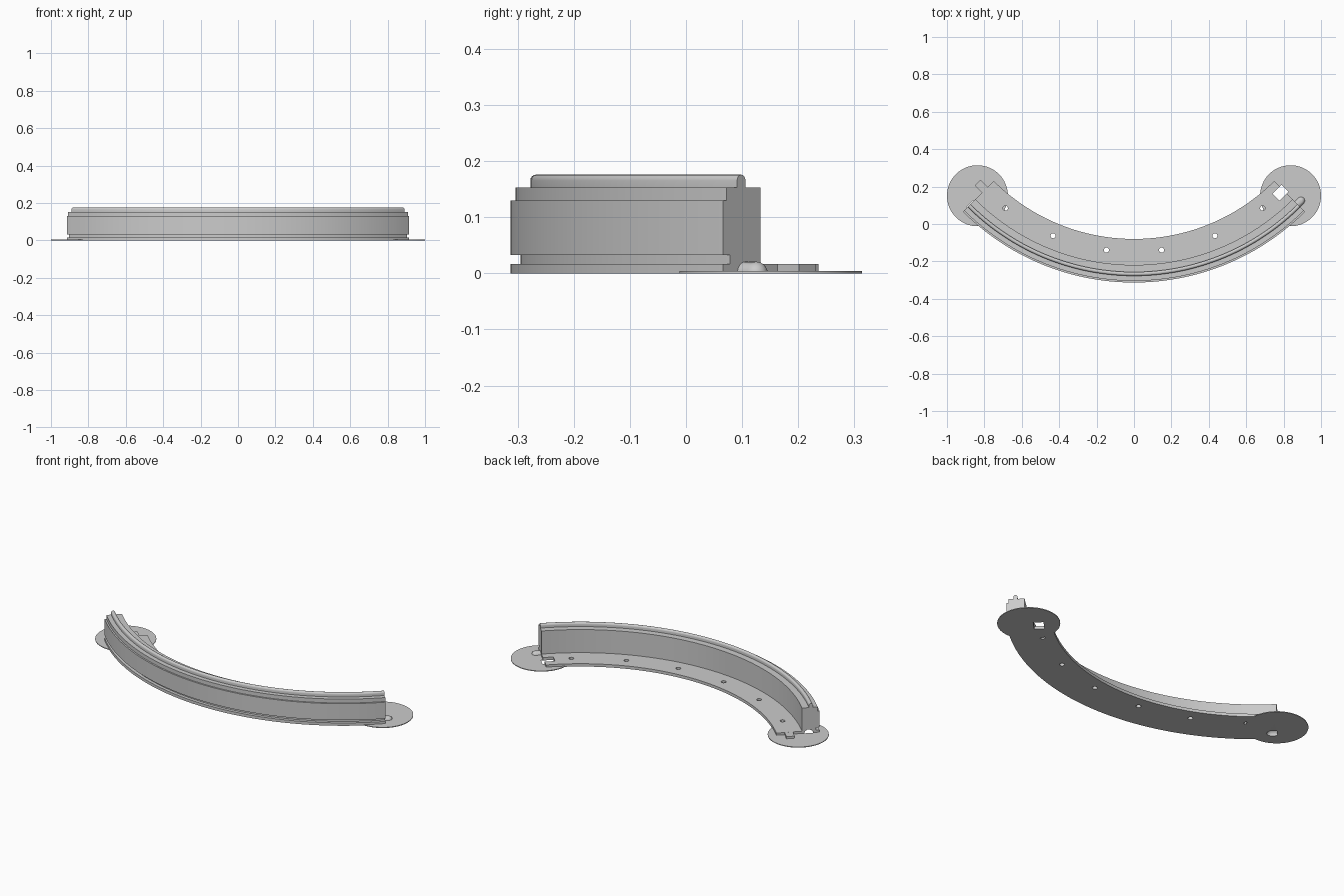
import bpy, bmesh, math
from mathutils import Matrix, Vector

if "Cube" in bpy.data.objects:
    bpy.data.objects.remove(bpy.data.objects["Cube"], do_unlink=True)

ARC_Y = 0.981               # centre of the quarter-circle arc
OUTER, WALL_IN, INNER = 1.294, 1.2, 1.061
BASE_Z, DISC_Z = 0.017, 0.004

grey = bpy.data.materials.new("plain grey")
grey.use_nodes = True
colour = (0.6, 0.6, 0.6, 1)
grey.diffuse_color = colour
grey.node_tree.nodes["Principled BSDF"].inputs["Base Color"].default_value = colour


def make(name, bm):
    bmesh.ops.recalc_face_normals(bm, faces=bm.faces)
    mesh = bpy.data.meshes.new(name)
    bm.to_mesh(mesh)
    bm.free()
    mesh.materials.append(grey)
    ob = bpy.data.objects.new(name, mesh)
    bpy.context.collection.objects.link(ob)
    return ob


def select(ob):
    bpy.ops.object.select_all(action='DESELECT')
    ob.select_set(True)
    bpy.context.view_layer.objects.active = ob


def end_frame(side, radius):
    """Frame at an arc end: x radial, y tangent outward, z up."""
    s = math.sqrt(0.5)
    m = Matrix(((side * s, side * s, 0, side * s * radius),
                (-s, s, 0, ARC_Y - s * radius),
                (0, 0, 1, 0), (0, 0, 0, 1)))
    return m


def end_box(name, side, r0, r1, t0, t1, z0, z1):
    bm = bmesh.new()
    bmesh.ops.create_cube(bm, size=1)
    size = Matrix.Diagonal((r1 - r0, t1 - t0, z1 - z0, 1))
    shift = Matrix.Translation((0, (t0 + t1) / 2, (z0 + z1) / 2))
    bm.transform(end_frame(side, (r0 + r1) / 2) @ shift @ size)
    return make(name, bm)


def cylinder(name, x, y, radius, z0, z1, segments):
    bm = bmesh.new()
    bmesh.ops.create_cone(bm, cap_ends=True, segments=segments, radius1=radius,
                          radius2=radius, depth=z1 - z0,
                          matrix=Matrix.Translation((x, y, (z0 + z1) / 2)))
    return make(name, bm)


def bullet(name, side, radius, t_round, length, turn, half):
    """Round-nosed rod lying along the tangent; half keeps the part above the floor."""
    bm = bmesh.new()
    bmesh.ops.create_uvsphere(bm, u_segments=24, v_segments=12, radius=radius)
    bmesh.ops.bisect_plane(bm, geom=bm.verts[:] + bm.edges[:] + bm.faces[:],
                           plane_co=(0, 0, 0), plane_no=(0, 0, 1), clear_inner=True)
    rim = [e for e in bm.edges if e.is_boundary]
    new = bmesh.ops.extrude_edge_only(bm, edges=rim)["geom"]
    bmesh.ops.translate(bm, vec=(0, 0, -length),
                        verts=[v for v in new if isinstance(v, bmesh.types.BMVert)])
    bmesh.ops.holes_fill(bm, edges=[e for e in bm.edges if e.is_boundary], sides=0)
    bm.transform(end_frame(side, 1.237) @ Matrix.Translation((0, t_round, 0))
                 @ Matrix.Rotation(math.radians(turn), 4, 'X'))
    if half:
        bmesh.ops.bisect_plane(bm, geom=bm.verts[:] + bm.edges[:] + bm.faces[:],
                               plane_co=(0, 0, 0), plane_no=(0, 0, 1), clear_inner=True)
        bmesh.ops.holes_fill(bm, edges=[e for e in bm.edges if e.is_boundary], sides=0)
    return make(name, bm)


def cut(ob, cutters):
    select(ob)
    for c in cutters:
        mod = ob.modifiers.new("cut", 'BOOLEAN')
        mod.operation, mod.solver, mod.object = 'DIFFERENCE', 'EXACT', c
        bpy.ops.object.modifier_apply(modifier=mod.name)


# Curved rail: stepped wall, flat inner flange and rounded top ridge
ridge_r, ridge_half, wall_top = 1.248, 0.0105, 0.153
profile = [(INNER, 0), (OUTER, 0), (OUTER, BASE_Z), (1.276, BASE_Z), (1.276, 0.033),
           (OUTER, 0.033), (OUTER, 0.13), (1.285, 0.13), (1.285, wall_top),
           (ridge_r + ridge_half, wall_top)]
for i in range(9):
    a = math.pi * i / 8
    profile.append((ridge_r + ridge_half * math.cos(a), 0.1655 + ridge_half * math.sin(a)))
profile += [(ridge_r - ridge_half, wall_top), (WALL_IN, wall_top),
            (WALL_IN, BASE_Z), (INNER, BASE_Z)]

bm = bmesh.new()
STEPS = 72
rings = []
for i in range(STEPS + 1):
    a = math.radians(-45 + 90 * i / STEPS)
    rings.append([bm.verts.new((r * math.sin(a), ARC_Y - r * math.cos(a), z))
                  for r, z in profile])
n = len(profile)
for a, b in zip(rings, rings[1:]):
    for j in range(n):
        bm.faces.new((a[j], a[(j + 1) % n], b[(j + 1) % n], b[j]))
bm.faces.new(rings[0])
bm.faces.new(rings[-1])
rail = make("curved_rail", bm)

# Thin round pads under both ends
pads = {side: cylinder(name, side * 0.837, 0.151, 0.163, 0, DISC_Z, 64)
        for side, name in ((-1, "right_end_pad"), (1, "left_end_pad"))}

# Screw holes, tab slot and peg socket
holes = []
for deg in (-37.5, -22.5, -7.5, 7.5, 22.5, 37.5):
    a = math.radians(deg)
    holes.append(cylinder("screw_hole_cutter", 1.13 * math.sin(a),
                          ARC_Y - 1.13 * math.cos(a), 0.0135, -0.05, 0.05, 20))
slot = end_box("slot_cutter", 1, 1.102, 1.155, -0.056, 0.012, -0.05, 0.05)
socket = bullet("socket_cutter", -1, 0.025, -0.028, 0.03, 90, False)
cut(rail, holes + [slot, socket])
cut(pads[1], [slot])
cut(pads[-1], [socket])
for c in holes + [slot, socket]:
    bpy.data.objects.remove(c, do_unlink=True)

# Joining tab on one end, round-nosed peg on the other
tab = end_box("joining_tab", -1, 1.106, 1.151, -0.01, 0.053, 0, BASE_Z - 0.0002)
peg = bullet("joining_peg", 1, 0.021, 0.026, 0.035, -90, True)

for ob in (rail, peg, *pads.values()):
    select(ob)
    bpy.ops.object.shade_smooth_by_angle(angle=math.radians(30))
